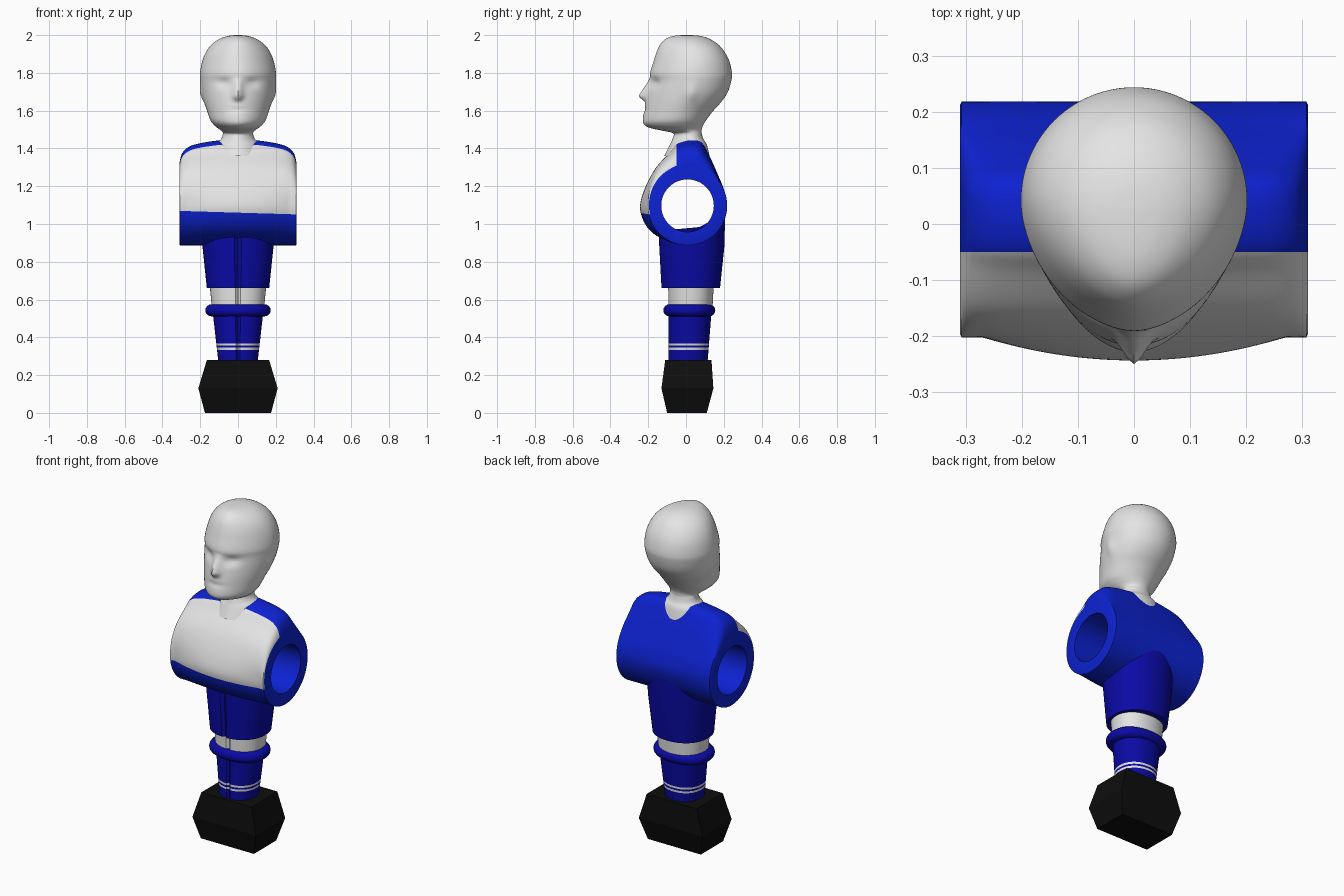
import bpy, bmesh, math
from mathutils import Vector

if "Cube" in bpy.data.objects:
    bpy.data.objects.remove(bpy.data.objects["Cube"])


def material(name, rgb):
    m = bpy.data.materials.new(name)
    m.diffuse_color = (*rgb, 1)
    m.use_nodes = True
    m.node_tree.nodes["Principled BSDF"].inputs["Base Color"].default_value = m.diffuse_color
    return m


WHITE = material("off_white", (0.78, 0.78, 0.78))
SHIRT = material("shirt_blue", (0.004, 0.016, 0.65))
NAVY = material("shorts_blue", (0.003, 0.003, 0.38))
BLACK = material("black", (0.004, 0.004, 0.004))


def gauss(t):
    return math.exp(-t * t)


def ring(z, w, yf, yb, ym=None, pf=2.2, pb=2.2, n=64):
    """Horizontal superellipse, with its own front and back depth."""
    ym = (yf + yb) / 2 if ym is None else ym
    pts = []
    for i in range(n):
        a = 2 * math.pi * i / n
        c, s = math.cos(a), math.sin(a)
        p = pf if s < 0 else pb
        r = (abs(c) ** p + abs(s) ** p) ** (-1 / p)
        d = (ym - yf) if s < 0 else (yb - ym)
        pts.append(Vector((w * r * c, ym + d * r * s, z)))
    return pts


def spline(keys, steps, closed=False):
    """Catmull-Rom curve through tuples of any length."""
    n = len(keys)
    get = lambda i: keys[i % n] if closed else keys[max(0, min(n - 1, i))]
    out = []
    for i in range(n if closed else n - 1):
        k = [get(i + j) for j in (-1, 0, 1, 2)]
        for s in range(steps):
            t = s / steps
            out.append(tuple(
                0.5 * (2 * b + (c - a) * t + (2 * a - 5 * b + 4 * c - d) * t * t
                       + (3 * b - a - 3 * c + d) * t ** 3)
                for a, b, c, d in zip(*k)))
    if not closed:
        out.append(tuple(keys[-1]))
    return out


def loft(name, rings, mats, rule=None, closed=False, cuts=(), angle=35):
    """Skin a list of equal rings; cuts are planes, rule picks the material."""
    bm = bmesh.new()
    vs = [[bm.verts.new(p) for p in r] for r in rings]
    n, m = len(vs[0]), len(vs)
    for j in range(m if closed else m - 1):
        a, b = vs[j], vs[(j + 1) % m]
        for i in range(n):
            k = (i + 1) % n
            bm.faces.new((a[i], a[k], b[k], b[i]))
    if not closed:
        bm.faces.new(vs[0])
        bm.faces.new(vs[-1])
    for co, no in cuts:
        bmesh.ops.bisect_plane(bm, geom=bm.verts[:] + bm.edges[:] + bm.faces[:],
                               plane_co=co, plane_no=no)
    bmesh.ops.recalc_face_normals(bm, faces=bm.faces[:])
    if rule:
        for f in bm.faces:
            f.material_index = rule(f.calc_center_median())
    me = bpy.data.meshes.new(name)
    bm.to_mesh(me)
    bm.free()
    for mt in mats:
        me.materials.append(mt)
    ob = bpy.data.objects.new(name, me)
    bpy.context.collection.objects.link(ob)
    bpy.ops.object.select_all(action='DESELECT')
    ob.select_set(True)
    bpy.context.view_layer.objects.active = ob
    if angle:
        bpy.ops.object.shade_smooth_by_angle(angle=math.radians(angle))
    return ob


# Foot block: flat faced, widest at mid height
def box(z, w, yf, yb):
    return [Vector(p) for p in ((-w, yf, z), (w, yf, z), (w, yb, z), (-w, yb, z))]


loft("foot_block", [box(0, .175, -.10, .11), box(.13, .21, -.13, .145),
                    box(.28, .165, -.11, .135)], [BLACK], angle=0)


# Legs: fused pair, with a seam groove down the front
def leg_ring(z, w, yf, yb):
    pts = ring(z, w, yf, yb)
    for p in pts:
        if p.y < 0:
            p.y += .014 * gauss(p.x / .007)
    return pts


def sock_ring(z):
    t = (z - .28) / .28
    return leg_ring(z, .105 + .032 * t, -.093, .115 + .022 * t)


loft("socks", [sock_ring(z) for z in (.27, .333, .345, .356, .368, .56)], [NAVY, WHITE],
     lambda c: int(.333 < c.z < .345 or .356 < c.z < .368))
loft("knees", [leg_ring(.55, .138, -.093, .14), leg_ring(.68, .15, -.095, .147)], [WHITE])

# Rolled sock cuff
cuff = []
for i in range(16):
    a = 2 * math.pi * i / 16
    e, z = .032 * math.cos(a), .543 + .032 * math.sin(a)
    cuff.append(ring(z, .141 + e, -.088 - e, .123 + e))
loft("sock_cuff", cuff, [NAVY], closed=True, angle=60)

# Shorts: the top edge is saddled so that it ends inside the tube wall
CY, CZ, R, HOLE = .008, 1.097, .21, .139
top = leg_ring(.95, .192, -.145, .208)
for p in top:
    p.z = CZ - math.sqrt(max(0.0006, .175 ** 2 - (p.y - CY) ** 2))
loft("shorts", [leg_ring(.66, .165, -.13, .18), leg_ring(.88, .188, -.142, .203), top],
     [NAVY])

# Torso: sideways tube with chest and shoulders, bored through for the rod
profile = spline([(-.242, 1.07), (-.225, 1.17), (-.165, 1.29), (-.09, 1.375),
                  (-.045, 1.425), (.02, 1.445), (.08, 1.435), (.12, 1.37),
                  (.165, 1.27), (.205, 1.17), (.217, 1.08), (.175, .97),
                  (.09, .905), (0, .887), (-.10, .91), (-.195, .97)], 7, True)


def torso_ring(x, shoulder):
    belly = max(0, 1 - (x / .27) ** 2)
    pts = []
    for y, z in profile:
        d = Vector((y - CY, z - CZ))
        rim = R - (.006 if abs(x) > .3095 else 0)
        circle = d.normalized() * rim
        t = max(0, min(1, (z - 1.1) / .2))
        w = belly + (shoulder - belly) * t * t * (3 - 2 * t)
        q = circle.lerp(d, w)
        pts.append(Vector((x, CY + q.x, CZ + q.y)))
    return pts


def hole_ring(x):
    pts = []
    for y, z in profile:
        q = Vector((y - CY, z - CZ)).normalized() * HOLE
        pts.append(Vector((x, CY + q.x, CZ + q.y)))
    return pts


half = spline([(0, 1), (.08, .99), (.15, .93), (.2, .87), (.25, .77), (.28, .63),
               (.298, .45), (.31, .15)], 3)
stations = [(-x, s) for x, s in reversed(half[1:])] + half


def shirt_rule(c):
    outside = math.hypot(c.y - CY, c.z - CZ) > .15 and abs(c.x) < .3095
    return int(outside and c.y < -.05 and c.z > 1.06 - .03 * c.x)


loft("torso", [torso_ring(x, s) for x, s in stations] + [hole_ring(.31), hole_ring(-.31)],
     [SHIRT, WHITE], shirt_rule, closed=True,
     cuts=[((0, -.05, 0), (0, 1, 0)), ((0, 0, 1.06), (.03, 0, 1))], angle=50)

# Head and neck: (z, half width, front y, back y)
keys = [(1.36, .14, -.115, .125), (1.42, .122, -.085, .11), (1.45, .09, -.072, .092),
        (1.48, .08, -.068, .083), (1.495, .09, -.13, .083), (1.508, .108, -.19, .085),
        (1.525, .128, -.22, .092), (1.55, .147, -.229, .107), (1.6, .164, -.222, .145),
        (1.65, .18, -.214, .19), (1.7, .192, -.203, .222), (1.76, .2, -.19, .24),
        (1.8, .201, -.19, .243), (1.86, .19, -.172, .23), (1.91, .17, -.156, .205),
        (1.95, .14, -.137, .172), (1.98, .098, -.108, .125), (1.995, .055, -.068, .078),
        (2.0, .015, -.02, .03)]
head = []
for z, w, yf, yb in spline(keys, 5):
    pts = ring(z, w, yf, yb, (yf + yb) / 2 + .015, 1.8, 2.0, 96)
    for p in pts:
        if p.y < 0 and z > 1.52:
            # nose, eye sockets, mouth
            rise = max(0, min((1.78 - z) / .1, (z - 1.645) / .03, 1))
            p.y -= .042 * rise * gauss(p.x / .024)
            p.y += .016 * gauss((abs(p.x) - .075) / .04) * gauss((z - 1.745) / .025)
            p.y += .006 * gauss(p.x / .05) * gauss((z - 1.605) / .012)
        # ears
        p.x += math.copysign(.01, p.x) * gauss((p.y - .03) / .03) * gauss((z - 1.69) / .045)
    head.append(pts)
loft("head_and_neck", head, [WHITE], angle=60)
